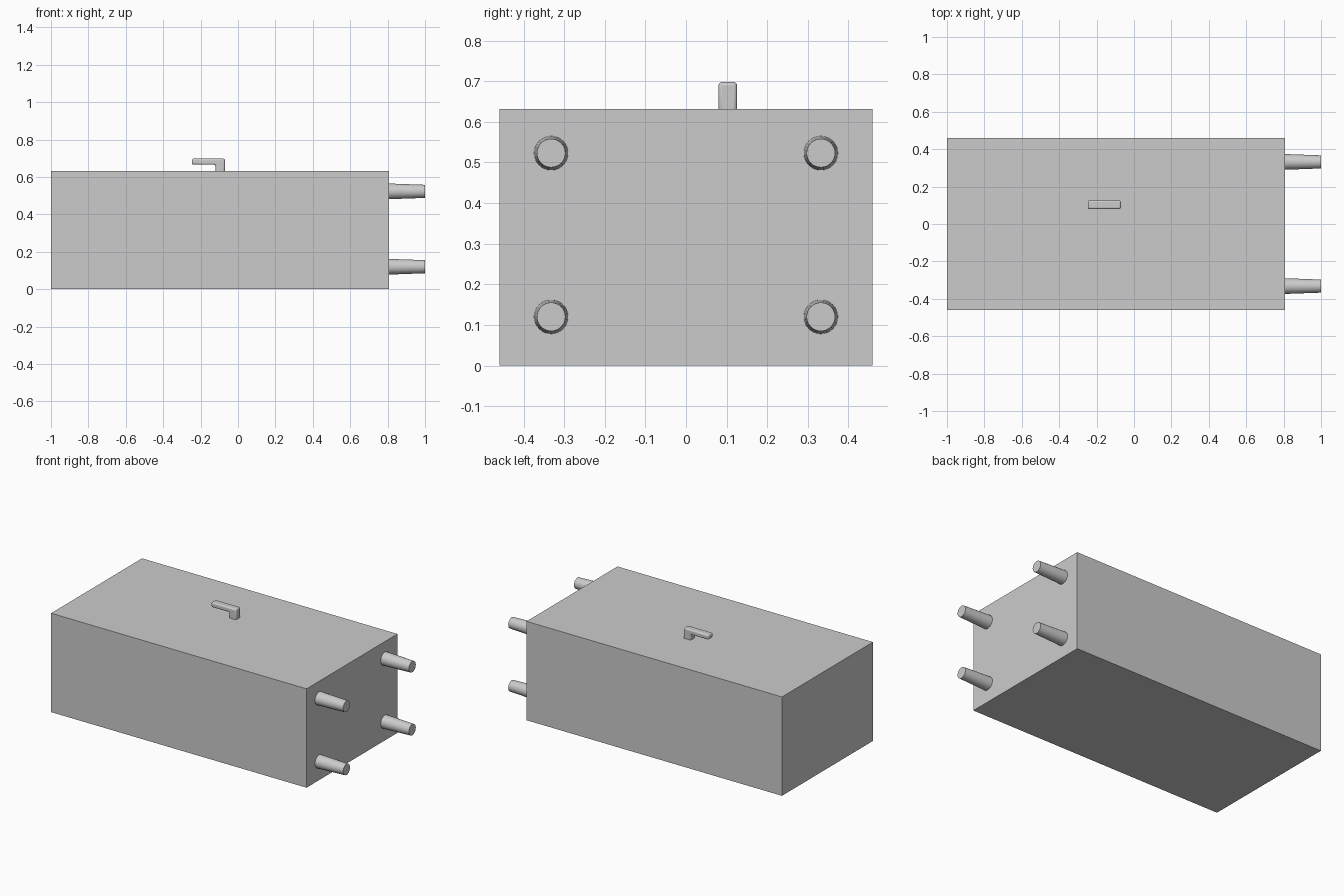
import bpy, bmesh
from math import pi

if "Cube" in bpy.data.objects:
    bpy.data.objects.remove(bpy.data.objects["Cube"])


def finish(name, bm):
    bmesh.ops.recalc_face_normals(bm, faces=bm.faces[:])
    mesh = bpy.data.meshes.new(name)
    bm.to_mesh(mesh)
    bm.free()
    ob = bpy.data.objects.new(name, mesh)
    bpy.context.collection.objects.link(ob)
    return ob


def smooth(ob, angle=0.6):
    bpy.ops.object.select_all(action='DESELECT')
    ob.select_set(True)
    bpy.context.view_layer.objects.active = ob
    bpy.ops.object.shade_smooth_by_angle(angle=angle)


# Cabinet body, lying on its back
X0, X1, HALF_Y, TOP = -1.0, 0.806, 0.459, 0.632
bm = bmesh.new()
bmesh.ops.create_cube(bm, size=1)
for v in bm.verts:
    v.co = (X0 if v.co.x < 0 else X1,
            -HALF_Y if v.co.y < 0 else HALF_Y,
            0 if v.co.z < 0 else TOP)
finish("cabinet_body", bm)

# Four tapered legs pointing along +x
for side, y in (("left", -0.332), ("right", 0.332)):
    for level, z in (("lower", 0.12), ("upper", 0.523)):
        bm = bmesh.new()
        bmesh.ops.create_cone(bm, cap_ends=True, segments=32,
                              radius1=0.042, radius2=0.035, depth=1.0 - X1)
        leg = finish(f"leg_{side}_{level}", bm)
        leg.location = ((X1 + 1.0) / 2, y, z)
        leg.rotation_euler = (0, pi / 2, 0)
        smooth(leg)

# L-shaped door handle: profile in xz, extruded along y, rounded edges
profile = [(-0.07, 0.615), (-0.07, 0.698), (-0.247, 0.698),
           (-0.247, 0.666), (-0.121, 0.666), (-0.121, 0.615)]
Y0, Y1 = 0.08, 0.126
bm = bmesh.new()
face = bm.faces.new([bm.verts.new((x, Y0, z)) for x, z in profile])
ext = bmesh.ops.extrude_face_region(bm, geom=[face])
for v in ext["geom"]:
    if isinstance(v, bmesh.types.BMVert):
        v.co.y = Y1
handle = finish("door_handle", bm)
bevel = handle.modifiers.new("rounding", 'BEVEL')
bevel.width = 0.009
bevel.segments = 3
smooth(handle)
